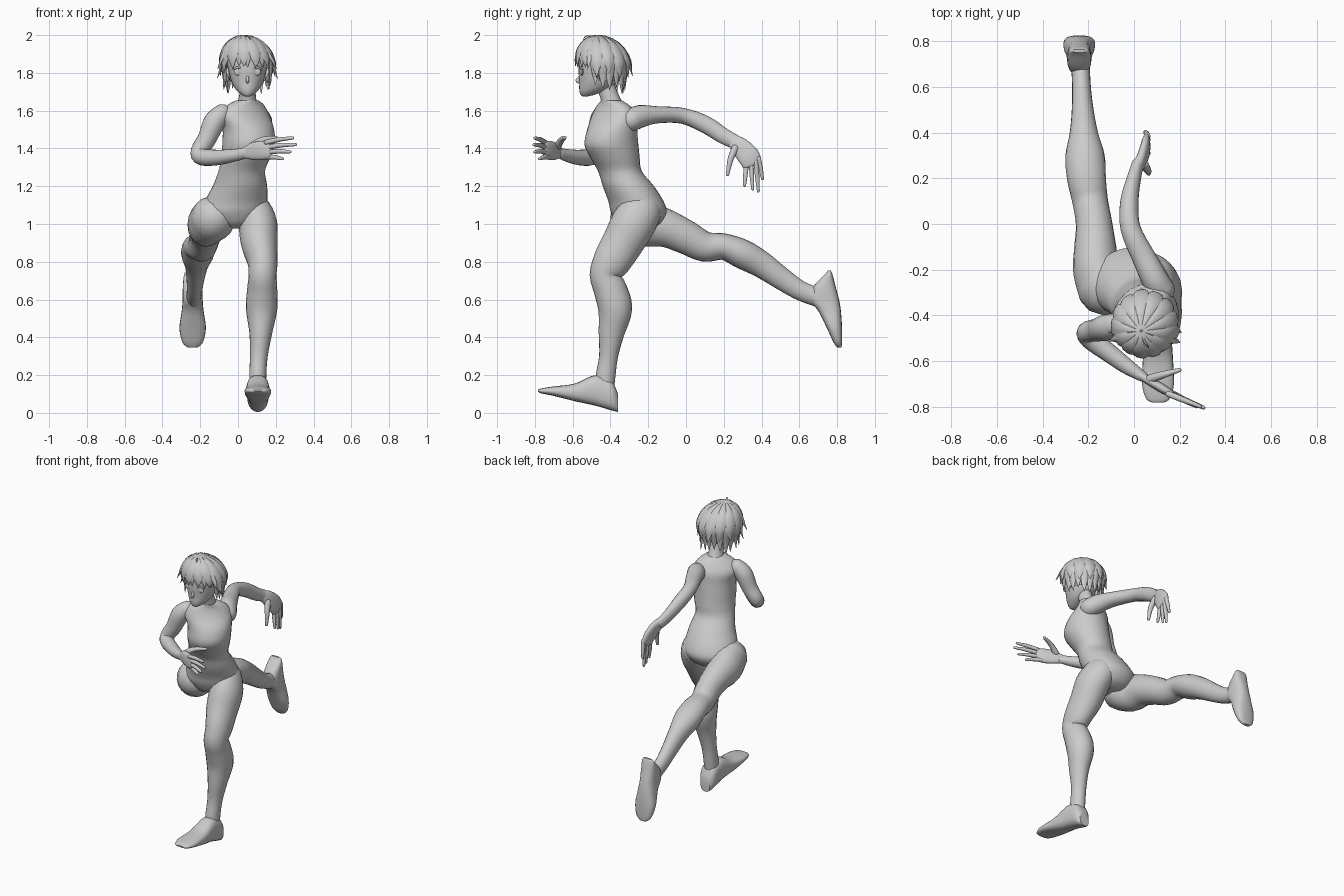
import bpy, bmesh, math, random
from mathutils import Vector, Matrix

random.seed(4)
grey = bpy.data.materials.new("plain_grey")
grey.diffuse_color = (0.6, 0.6, 0.6, 1)


def finish(name, bm):
    bmesh.ops.recalc_face_normals(bm, faces=bm.faces)
    me = bpy.data.meshes.new(name)
    bm.to_mesh(me)
    bm.free()
    for p in me.polygons:
        p.use_smooth = True
    me.materials.append(grey)
    ob = bpy.data.objects.new(name, me)
    bpy.context.collection.objects.link(ob)
    bpy.context.view_layer.objects.active = ob
    ob.select_set(True)
    bpy.ops.object.shade_smooth_by_angle(angle=math.radians(45))
    ob.select_set(False)
    return ob


def spline(rows, steps):
    """Catmull-Rom interpolation of rows of numbers."""
    out = []
    for i in range(len(rows) - 1):
        p = [rows[max(0, min(len(rows) - 1, i + k))] for k in (-1, 0, 1, 2)]
        for s in range(steps):
            t = s / steps
            out.append([0.5 * (2 * b + (c - a) * t + (2 * a - 5 * b + 4 * c - d) * t * t
                               + (3 * b - a - 3 * c + d) * t ** 3) for a, b, c, d in zip(*p)])
    return out + [list(rows[-1])]


def loft(name, rows, side=(1, 0, 0), axis=None, n=20, steps=4, power=1.0, dome=False):
    """Skin elliptical rings; rows are x, y, z, half width, half depth, turn in degrees."""
    rows = spline([tuple(r) + (0,) * (6 - len(r)) for r in rows], steps)
    pts = [Vector(r[:3]) for r in rows]
    rings = []
    for i, r in enumerate(rows):
        t = Vector(axis) if axis else (pts[min(i + 1, len(pts) - 1)] - pts[max(i - 1, 0)])
        t.normalize()
        u = Matrix.Rotation(math.radians(r[5]), 3, t) @ Vector(side)
        u = (u - t * u.dot(t)).normalized()
        rings.append((pts[i], u, t.cross(u), t, max(r[3], .0005), max(r[4], .0005)))
    if dome:
        def cap(ring, sign):
            p, u, v, t, a, b = ring
            return [(p + t * sign * min(a, b) * math.sin(q), u, v, t, a * math.cos(q), b * math.cos(q))
                    for q in (0.5, 1.0, 1.4)]
        rings = cap(rings[0], -1)[::-1] + rings + cap(rings[-1], 1)
    bm = bmesh.new()
    loops = []
    for p, u, v, t, a, b in rings:
        loop = []
        for k in range(n):
            c, s = math.cos(math.tau * k / n), math.sin(math.tau * k / n)
            c, s = math.copysign(abs(c) ** power, c), math.copysign(abs(s) ** power, s)
            loop.append(bm.verts.new(p + u * a * c + v * b * s))
        loops.append(loop)
    for l0, l1 in zip(loops, loops[1:]):
        for k in range(n):
            bm.faces.new((l0[k], l0[(k + 1) % n], l1[(k + 1) % n], l1[k]))
    bm.faces.new(loops[0][::-1])
    bm.faces.new(loops[-1])
    return finish(name, bm)


def ball(name, loc, size, keep=None):
    bm = bmesh.new()
    bmesh.ops.create_uvsphere(bm, u_segments=24, v_segments=16, radius=1)
    for v in bm.verts:
        v.co = Vector(loc) + Vector(a * b for a, b in zip(v.co, size))
    if keep:
        bmesh.ops.delete(bm, geom=[v for v in bm.verts if not keep(v.co)], context='VERTS')
    return finish(name, bm)


# Torso and neck
loft("torso", [
    (-.02, -.25, .975, .07, .06, 10), (-.02, -.25, 1.0, .13, .11, 12), (-.02, -.25, 1.06, .175, .145, 15),
    (-.01, -.265, 1.12, .168, .145, 15), (.01, -.305, 1.2, .145, .135, 15), (.02, -.35, 1.28, .125, .115, 20),
    (.04, -.375, 1.35, .13, .13, 25), (.055, -.395, 1.42, .137, .145, 30), (.055, -.39, 1.5, .14, .13, 35),
    (.035, -.38, 1.57, .15, .10, 37), (.04, -.385, 1.625, .115, .07, 37), (.05, -.395, 1.655, .06, .055, 30)],
    axis=(0, 0, 1), n=28)
loft("neck", [(.045, -.385, 1.61, .065, .06), (.05, -.40, 1.66, .047, .05),
              (.05, -.42, 1.72, .042, .047), (.05, -.43, 1.78, .045, .05)])

# Legs
loft("front_leg", [
    (.08, -.235, 1.07, .095, .11), (.105, -.28, 1.0, .103, .118), (.112, -.335, .9, .097, .11),
    (.13, -.395, .8, .08, .1), (.13, -.43, .73, .074, .08), (.128, -.40, .65, .08, .088),
    (.125, -.375, .55, .083, .09), (.12, -.395, .42, .06, .068), (.11, -.41, .3, .047, .05),
    (.105, -.425, .2, .045, .052), (.105, -.43, .14, .045, .05)], dome=True)
loft("rear_leg", [
    (-.13, -.28, 1.03, .12, .12), (-.165, -.2, 1.0, .103, .12), (-.17, -.1, .975, .092, .1),
    (-.175, 0, .93, .08, .09), (-.192, .1, .88, .078, .08), (-.208, .2, .88, .085, .07),
    (-.215, .3, .84, .086, .078), (-.22, .4, .785, .062, .07), (-.225, .5, .715, .048, .06),
    (-.23, .6, .65, .041, .052), (-.235, .7, .61, .041, .05)], dome=True)

# Shoes, from heel to toe
shoe = [(-.36, .005, .10, .035), (-.39, .012, .165, .055), (-.45, .03, .195, .058), (-.50, .043, .195, .06),
        (-.59, .062, .155, .066), (-.7, .09, .14, .07), (-.765, .103, .13, .052), (-.783, .112, .122, .025)]
loft("front_shoe", [(.105, y, (lo + hi) / 2, w, (hi - lo) / 2) for y, lo, hi, w in shoe],
     axis=(0, -1, 0), power=.75)
shoe = [(.755, .752, .766, .03), (.735, .737, .775, .045), (.67, .675, .792, .052), (.6, .655, .81, .053),
        (.54, .70, .82, .058), (.45, .745, .826, .07), (.375, .78, .826, .055), (.345, .80, .823, .025)]
loft("rear_shoe", [(-.24, (lo + hi) / 2, z, w, (hi - lo) / 2) for z, lo, hi, w in shoe],
     axis=(0, 0, -1), power=.75)

# Arms
loft("front_arm", [
    (-.085, -.44, 1.585, .05, .05), (-.125, -.455, 1.54, .057, .058), (-.165, -.465, 1.45, .05, .05),
    (-.205, -.475, 1.385, .046, .046), (-.19, -.505, 1.355, .045, .045), (-.11, -.565, 1.352, .041, .041),
    (-.03, -.625, 1.362, .034, .034), (.04, -.67, 1.375, .022, .029)], side=(.5, .8, .3), dome=True)
loft("rear_arm", [
    (.12, -.29, 1.55, .06, .06), (.09, -.24, 1.57, .058, .06), (.045, -.15, 1.578, .052, .045),
    (-.015, -.02, 1.573, .044, .042), (-.02, .1, 1.528, .04, .046), (0, .2, 1.465, .031, .042),
    (.015, .26, 1.435, .027, .038)], dome=True)


def hand(label, palm, side, roots, tips, thumb):
    loft(label + "_palm", palm, side=side, dome=True, power=.85)
    for i, (a, b) in enumerate(zip(roots, tips)):
        a, b = Vector(a), Vector(b)
        m = a.lerp(b, .5) + Vector((0, 0, .004))
        loft(f"{label}_finger_{i + 1}", [(*a, .013, .013), (*m, .0125, .0125), (*b, .008, .008)],
             side=side, n=10, dome=True)
    loft(label + "_thumb", [(*p, r, r) for p, r in zip(thumb, (.02, .016, .009))], side=side, n=10, dome=True)


# Hands
hand("front_hand", [(.03, -.665, 1.375, .018, .028), (.08, -.695, 1.385, .02, .046),
                    (.13, -.725, 1.39, .02, .05), (.165, -.745, 1.392, .015, .044)], (.5, .85, 0),
     [(.15, -.745, 1.432), (.16, -.745, 1.407), (.155, -.74, 1.38), (.145, -.73, 1.355)],
     [(.29, -.80, 1.455), (.305, -.805, 1.42), (.275, -.80, 1.382), (.235, -.775, 1.345)],
     [(.07, -.68, 1.41), (.13, -.66, 1.445), (.20, -.64, 1.458)])
hand("rear_hand", [(.015, .25, 1.44, .025, .036), (.035, .285, 1.41, .023, .05),
                   (.05, .33, 1.36, .021, .058), (.055, .35, 1.32, .016, .053)], (1, 0, 0),
     [(.06, .385, 1.345), (.06, .37, 1.33), (.055, .345, 1.315), (.05, .32, 1.315)],
     [(.05, .405, 1.24), (.055, .383, 1.175), (.06, .353, 1.185), (.065, .31, 1.205)],
     [(.045, .26, 1.40), (.06, .235, 1.34), (.065, .22, 1.262)])

# Head with nose, eyes and ears
loft("head", [
    (.05, -.535, 1.675, .012, .012), (.05, -.52, 1.685, .032, .038), (.05, -.49, 1.71, .06, .075),
    (.05, -.465, 1.755, .085, .10), (.05, -.452, 1.81, .10, .117), (.05, -.445, 1.86, .108, .122),
    (.05, -.44, 1.92, .10, .115), (.05, -.44, 1.96, .07, .08), (.05, -.44, 1.975, .03, .03)],
    axis=(0, 0, 1), n=28)
loft("nose", [(.05, -.552, 1.79, .006, .006), (.05, -.574, 1.76, .009, .012), (.05, -.555, 1.748, .005, .005)],
     n=10, dome=True)
for sgn, tag in ((-1, "right"), (1, "left")):
    x = .05 + sgn * .047
    ball(tag + "_eye", (x, -.55, 1.805), (.024, .008, .02))
    loft(tag + "_eyelid", [(x - .03, -.546, 1.818, .003, .004), (x, -.559, 1.83, .005, .006),
                           (x + .03, -.546, 1.818, .003, .004)], side=(0, 1, 0), n=8)
    ball(tag + "_ear", (.05 + sgn * .105, -.435, 1.79), (.014, .028, .038))

# Hair: a cap covered with tapered locks running out from the crown
C = Vector((.05, -.44, 1.85))
ball("hair_cap", C, (.126, .133, .133),
     lambda p: p.z > 1.74 and (p.z > 1.885 or p.y > C.y - .035))


def lock(name, phi, length, width, flick, lift=1.0):
    rows = []
    R = .131 * lift
    d = Vector((math.cos(phi), math.sin(phi), 0))
    for i in range(9):
        t = i / 8
        s = t * length
        th = min(s / .14, math.pi / 2)
        drop = max(0, s - .14 * math.pi / 2)
        out = R * math.sin(th) - .22 * drop + flick * t ** 5
        p = C + d * out + Vector((-.02, -.03, 0)) * (1 - th / 1.571) + Vector((0, 0, R * math.cos(th) - drop))
        w = width * min(1, .25 + 1.5 * t) * (1 - t ** 4)
        rows.append((*p, w, .014 * (1 - .9 * t ** 3)))
    loft(name, rows, side=(-math.sin(phi), math.cos(phi), 0), n=8, steps=2)


for layer, (count, lift, cut) in enumerate(((20, 1.0, 1.0), (13, 1.05, .8))):
    for i in range(count):
        phi = math.tau * (i + .5 * layer) / count
        front = max(0, -math.sin(phi))
        length = (.365 - .125 * front ** 1.5) * cut + random.uniform(-.02, .02)
        if front > .55:
            length = random.uniform(.23, .25)
        lock(f"hair_lock_{layer}_{i + 1}", phi, length, .034 + .008 * layer,
             random.uniform(.01, .035) * (1 - .6 * front), lift)
# Side tufts and a loose strand on top
for i, (deg, ln) in enumerate(((-28, .25), (205, .25), (-12, .3), (192, .3))):
    lock(f"side_tuft_{i + 1}", math.radians(deg), ln, .022, .045, 1.04)
loft("loose_strand", [(.03, -.47, 1.975, .005, .003), (.04, -.50, 1.993, .005, .003),
                      (.055, -.53, 1.994, .005, .003), (.065, -.545, 1.975, .001, .001)], n=6)
